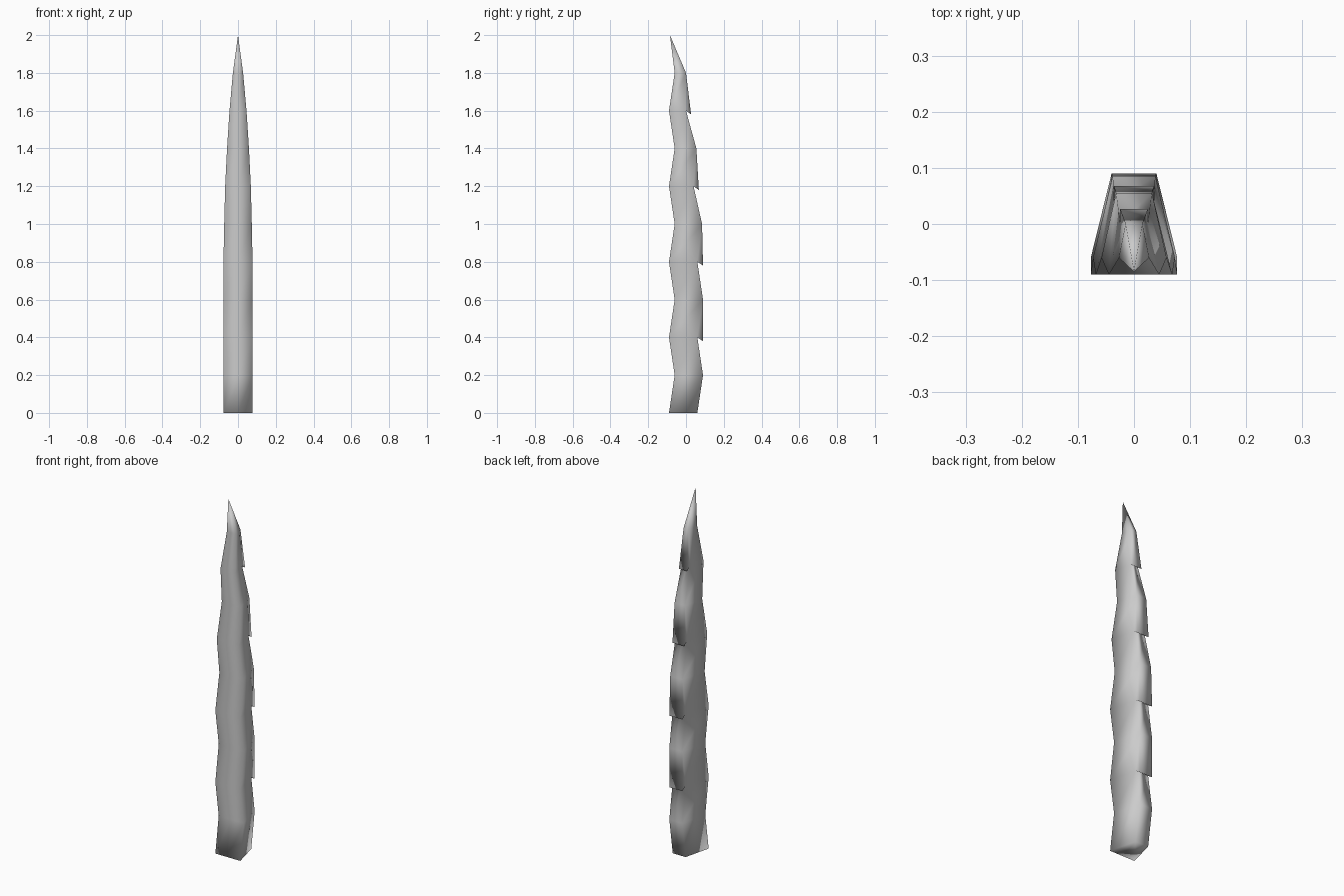
import bpy, bmesh

if "Cube" in bpy.data.objects:
    bpy.data.objects.remove(bpy.data.objects["Cube"])

grey = bpy.data.materials.new("bone_grey")
grey.diffuse_color = (0.6, 0.6, 0.6, 1)
grey.use_nodes = True
grey.node_tree.nodes["Principled BSDF"].inputs["Base Color"].default_value = grey.diffuse_color

# One row per ring: z, front y, back y, front half width, back half width
RINGS = [
    (0.0, -0.09, 0.06, 0.077, 0.040),
    (0.2, -0.06, 0.09, 0.077, 0.040),
    (0.4, -0.09, 0.06, 0.077, 0.040),
    (0.6, -0.06, 0.09, 0.077, 0.040),
    (0.8, -0.09, 0.06, 0.077, 0.040),
    (1.0, -0.06, 0.085, 0.073, 0.038),
    (1.2, -0.09, 0.04, 0.068, 0.036),
    (1.4, -0.06, 0.055, 0.058, 0.032),
    (1.6, -0.09, 0.0, 0.045, 0.025),
    (1.8, -0.06, 0.0, 0.027, 0.015),
]
# Barb lips: ring index -> y of the overhanging edge
LIPS = {2: 0.09, 4: 0.09, 6: 0.068, 8: 0.027}

bm = bmesh.new()
prev = None
for i, (z, yf, yb, wf, wb) in enumerate(RINGS):
    # Ring: left front, middle front, right front, right back, left back
    ring = [bm.verts.new(p) for p in
            ((-wf, yf, z), (0, yf, z), (wf, yf, z), (wb, yb, z), (-wb, yb, z))]
    if prev is None:
        bm.faces.new(ring[::-1])
    else:
        base, lip = prev
        for a, b in ((0, 1), (1, 2), (2, 3), (4, 0)):
            bm.faces.new((base[a], base[b], ring[b], ring[a]))
        if lip:  # barb hanging over the ring below
            bm.faces.new((base[3], base[4], lip[1], lip[0]))
            bm.faces.new((lip[0], lip[1], ring[4], ring[3]))
            bm.faces.new((base[3], lip[0], ring[3]))
            bm.faces.new((lip[1], base[4], ring[4]))
        else:
            bm.faces.new((base[3], base[4], ring[4], ring[3]))
    lip = None
    if i in LIPS:
        lip = [bm.verts.new((s * wb, LIPS[i], z - 0.02)) for s in (1, -1)]
    prev = (ring, lip)

# Pointed tip
tip = bm.verts.new((0, -0.085, 2.0))
ring = prev[0]
for a in range(5):
    bm.faces.new((ring[a], ring[(a + 1) % 5], tip))

bmesh.ops.recalc_face_normals(bm, faces=bm.faces)
for f in bm.faces:
    f.smooth = True
mesh = bpy.data.meshes.new("barbed_spike")
bm.to_mesh(mesh)
bm.free()
mesh.materials.append(grey)
spike = bpy.data.objects.new("barbed_spike", mesh)
bpy.context.collection.objects.link(spike)
